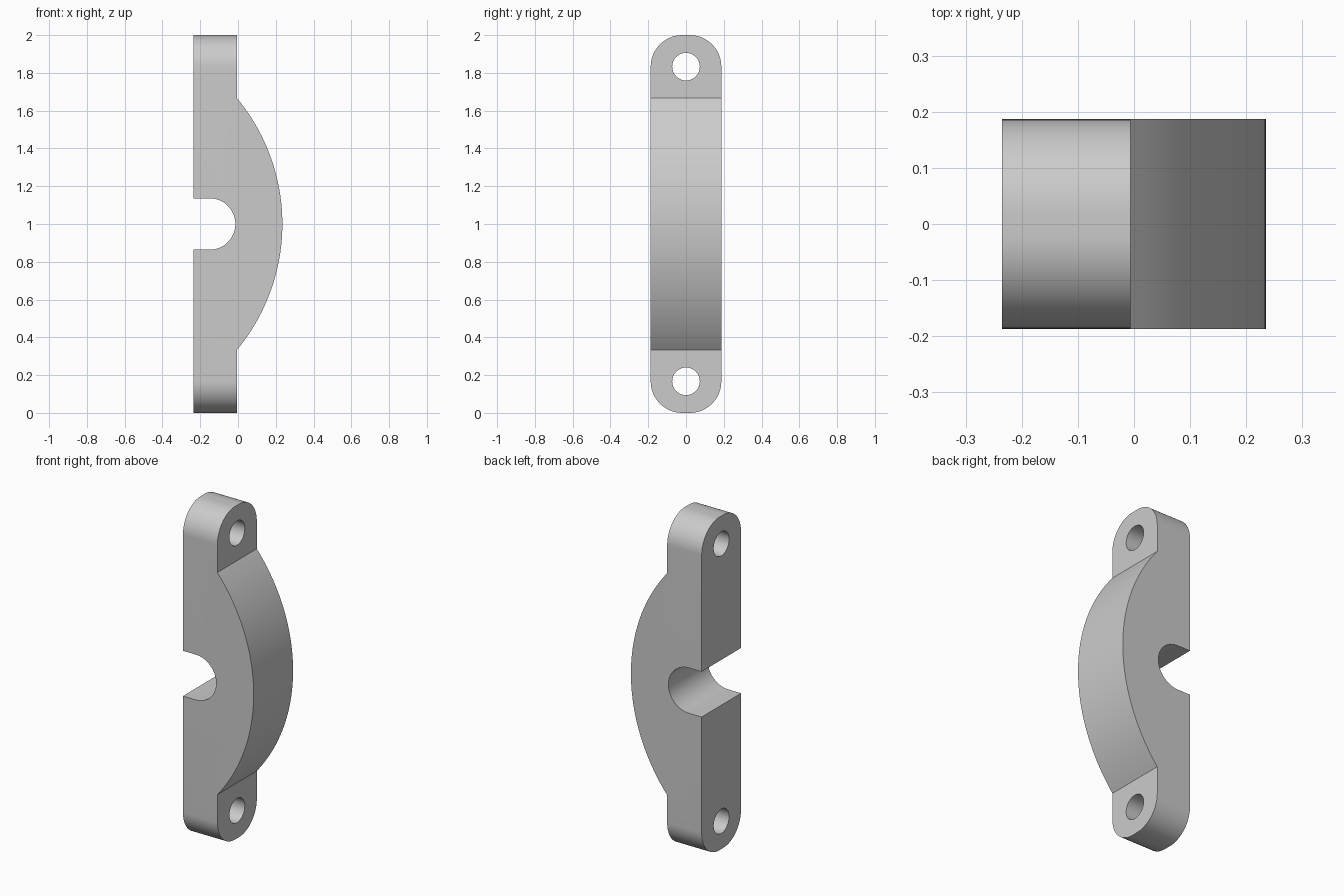
import bpy, bmesh
from math import sin, cos, asin, pi
from mathutils import Vector

if "Cube" in bpy.data.objects:
    bpy.data.objects.remove(bpy.data.objects["Cube"], do_unlink=True)

BACK, STEP, CROWN = -0.235, -0.006, 0.235   # x positions
HALF_W, MID = 0.187, 1.0
CHORD = 0.667                               # half height of the bow
NOTCH_R, NOTCH_X = 0.136, -0.15
CORNER_R, HOLE_R, HOLE_Z = 0.167, 0.073, 0.833

grey = bpy.data.materials.new("light grey")
grey.use_nodes = True
colour = (0.6, 0.6, 0.6, 1)
grey.diffuse_color = colour
grey.node_tree.nodes["Principled BSDF"].inputs["Base Color"].default_value = colour


def arc(cx, cz, r, start, end, steps):
    return [(cx + r * cos(start + (end - start) * i / steps),
             cz + r * sin(start + (end - start) * i / steps)) for i in range(steps + 1)]


def prism(name, points, direction):
    """Closed outline of 3D points, extruded along direction."""
    bm = bmesh.new()
    face = bm.faces.new([bm.verts.new(p) for p in points])
    top = bmesh.ops.extrude_face_region(bm, geom=[face])["geom"]
    bmesh.ops.translate(bm, vec=Vector(direction),
                        verts=[v for v in top if isinstance(v, bmesh.types.BMVert)])
    bmesh.ops.recalc_face_normals(bm, faces=bm.faces)
    mesh = bpy.data.meshes.new(name)
    bm.to_mesh(mesh)
    bm.free()
    mesh.materials.append(grey)
    obj = bpy.data.objects.new(name, mesh)
    bpy.context.collection.objects.link(obj)
    return obj


def cut(target, cutter, operation):
    mod = target.modifiers.new(operation.title(), "BOOLEAN")
    mod.object, mod.operation, mod.solver = cutter, operation, "EXACT"
    bpy.context.view_layer.objects.active = target
    bpy.ops.object.modifier_apply(modifier=mod.name)
    bpy.data.objects.remove(cutter, do_unlink=True)


# Side profile: flat bar, bowed front and a round-bottomed notch in the back
rise = CROWN - STEP
bow_r = (CHORD ** 2 + rise ** 2) / (2 * rise)
sweep = asin(CHORD / bow_r)
profile = [(BACK, 0), (STEP, 0)]
profile += arc(CROWN - bow_r, MID, bow_r, -sweep, sweep, 48)
profile += [(STEP, 2), (BACK, 2), (BACK, MID + NOTCH_R)]
profile += arc(NOTCH_X, MID, NOTCH_R, pi / 2, -pi / 2, 32)
profile += [(BACK, MID - NOTCH_R)]
clamp = prism("clamp_body", [(x, -HALF_W, z) for x, z in profile], (0, 2 * HALF_W, 0))

# Rounded ends
outline = []
cy, cz = HALF_W - CORNER_R, 1 - CORNER_R
for i, (sy, sz) in enumerate([(1, 1), (-1, 1), (-1, -1), (1, -1)]):
    outline += arc(sy * cy, MID + sz * cz, CORNER_R, i * pi / 2, (i + 1) * pi / 2, 20)
cut(clamp, prism("end_rounding", [(-0.5, y, z) for y, z in outline], (1, 0, 0)), "INTERSECT")

# Bolt holes
for side in (-1, 1):
    ring = arc(0, MID + side * HOLE_Z, HOLE_R, 0, 2 * pi, 40)[:-1]
    cut(clamp, prism("bolt_hole", [(-0.5, y, z) for y, z in ring], (1, 0, 0)), "DIFFERENCE")

bpy.ops.object.select_all(action="DESELECT")
clamp.select_set(True)
bpy.context.view_layer.objects.active = clamp
bpy.ops.object.shade_smooth_by_angle(angle=pi / 6)
